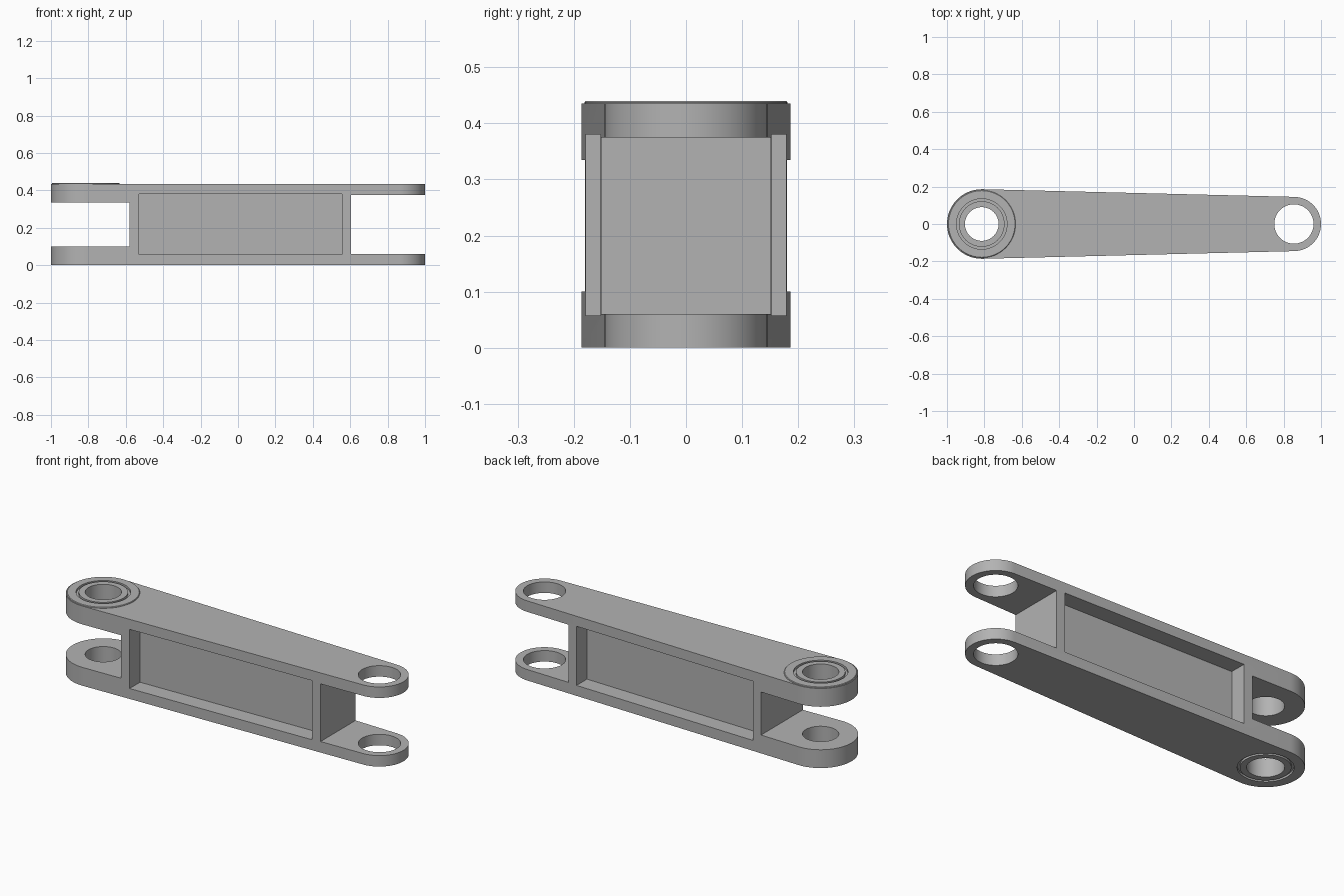
import bpy, bmesh, math
from math import cos, sin, pi

old = bpy.data.objects.get("Cube")
if old:
    bpy.data.objects.remove(old, do_unlink=True)

grey = bpy.data.materials.new("plain_grey")
grey.use_nodes = True
COLOUR = (0.45, 0.45, 0.45, 1)
grey.diffuse_color = COLOUR
grey.node_tree.nodes["Principled BSDF"].inputs["Base Color"].default_value = COLOUR

HEIGHT = 0.435
BIG_X, BIG_R = -0.814, 0.186
SMALL_X, SMALL_R = 0.855, 0.145
TILT = math.asin((BIG_R - SMALL_R) / (SMALL_X - BIG_X))


def finish(name, bm):
    bmesh.ops.recalc_face_normals(bm, faces=bm.faces)
    mesh = bpy.data.meshes.new(name)
    bm.to_mesh(mesh)
    bm.free()
    obj = bpy.data.objects.new(name, mesh)
    bpy.context.collection.objects.link(obj)
    mesh.materials.append(grey)
    return obj


def prism(name, points, z0, z1):
    """Extrude an outline in x, y from z0 to z1."""
    bm = bmesh.new()
    face = bm.faces.new([bm.verts.new((x, y, z0)) for x, y in points])
    top = bmesh.ops.extrude_face_region(bm, geom=[face])["geom"]
    for v in top:
        if isinstance(v, bmesh.types.BMVert):
            v.co.z = z1
    return finish(name, bm)


def arc(cx, r, a0, a1, n):
    return [(cx + r * cos(a0 + (a1 - a0) * i / n), r * sin(a0 + (a1 - a0) * i / n))
            for i in range(n + 1)]


def disc(name, cx, r, z0, z1):
    return prism(name, arc(cx, r, 0, 2 * pi, 64)[:-1], z0, z1)


def slab(name, x0, x1, z0, z1):
    return prism(name, [(x0, -1), (x1, -1), (x1, 1), (x0, 1)], z0, z1)


def ring(name, cx, profile, steps=64):
    """Revolve a closed profile of (radius, z) points."""
    bm = bmesh.new()
    loops = [[bm.verts.new((cx + r * cos(2 * pi * i / steps), r * sin(2 * pi * i / steps), z))
              for r, z in profile] for i in range(steps)]
    n = len(profile)
    for i in range(steps):
        a, b = loops[i], loops[(i + 1) % steps]
        for j in range(n):
            k = (j + 1) % n
            bm.faces.new((a[j], b[j], b[k], a[k]))
    return finish(name, bm)


def cut(target, cutter):
    mod = target.modifiers.new("cut", "BOOLEAN")
    mod.operation, mod.solver, mod.object = "DIFFERENCE", "EXACT", cutter
    bpy.context.view_layer.objects.active = target
    bpy.ops.object.modifier_apply(modifier=mod.name)
    bpy.data.objects.remove(cutter, do_unlink=True)


def smooth(obj):
    bpy.ops.object.select_all(action="DESELECT")
    obj.select_set(True)
    bpy.context.view_layer.objects.active = obj
    bpy.ops.object.shade_smooth_by_angle(angle=math.radians(30))


def side_y(x):
    """Half width of the arm along its straight flank."""
    return (BIG_R - (x - BIG_X) * sin(TILT)) / cos(TILT)


# Tapered arm with round ends
a = pi / 2 - TILT
arm = prism("link_arm", arc(SMALL_X, SMALL_R, -a, a, 32)
            + arc(BIG_X, BIG_R, a, 2 * pi - a, 36), 0, HEIGHT)

# Fork slots at both ends
cut(arm, slab("big_slot_cutter", -2, -0.58, 0.10, 0.335))
cut(arm, slab("small_slot_cutter", 0.605, 2, 0.06, 0.375))

# Side pockets whose floors follow the taper
P0, P1, DEPTH = -0.53, 0.555, 0.09
for s in (-1, 1):
    outline = [(P0, s * (side_y(P0) - DEPTH)), (P1, s * (side_y(P1) - DEPTH)),
               (P1, s * 0.4), (P0, s * 0.4)]
    cut(arm, prism("pocket_cutter", outline, 0.057, 0.38))

# Pin holes
cut(arm, disc("small_bore_cutter", SMALL_X, 0.105, -0.1, 0.6))
cut(arm, disc("big_bore_cutter", BIG_X, 0.135, -0.1, 0.6))
smooth(arm)

# Bushings in the big end, with a shallow groove on the outer face
def bushing(name, inner_z, outer_z):
    d = 0.012 if outer_z > inner_z else -0.012
    smooth(ring(name, BIG_X, [(0.09, inner_z), (0.135, inner_z), (0.135, outer_z - d),
                              (0.122, outer_z - d), (0.122, outer_z), (0.09, outer_z)]))

bushing("lower_bushing", 0.10, 0.0)
bushing("upper_bushing", 0.335, 0.44)

# Thin chamfered washer on the top face
smooth(ring("top_washer", BIG_X, [(0.135, 0.43), (0.181, 0.43), (0.181, 0.437),
                                  (0.178, 0.44), (0.135, 0.44)]))
